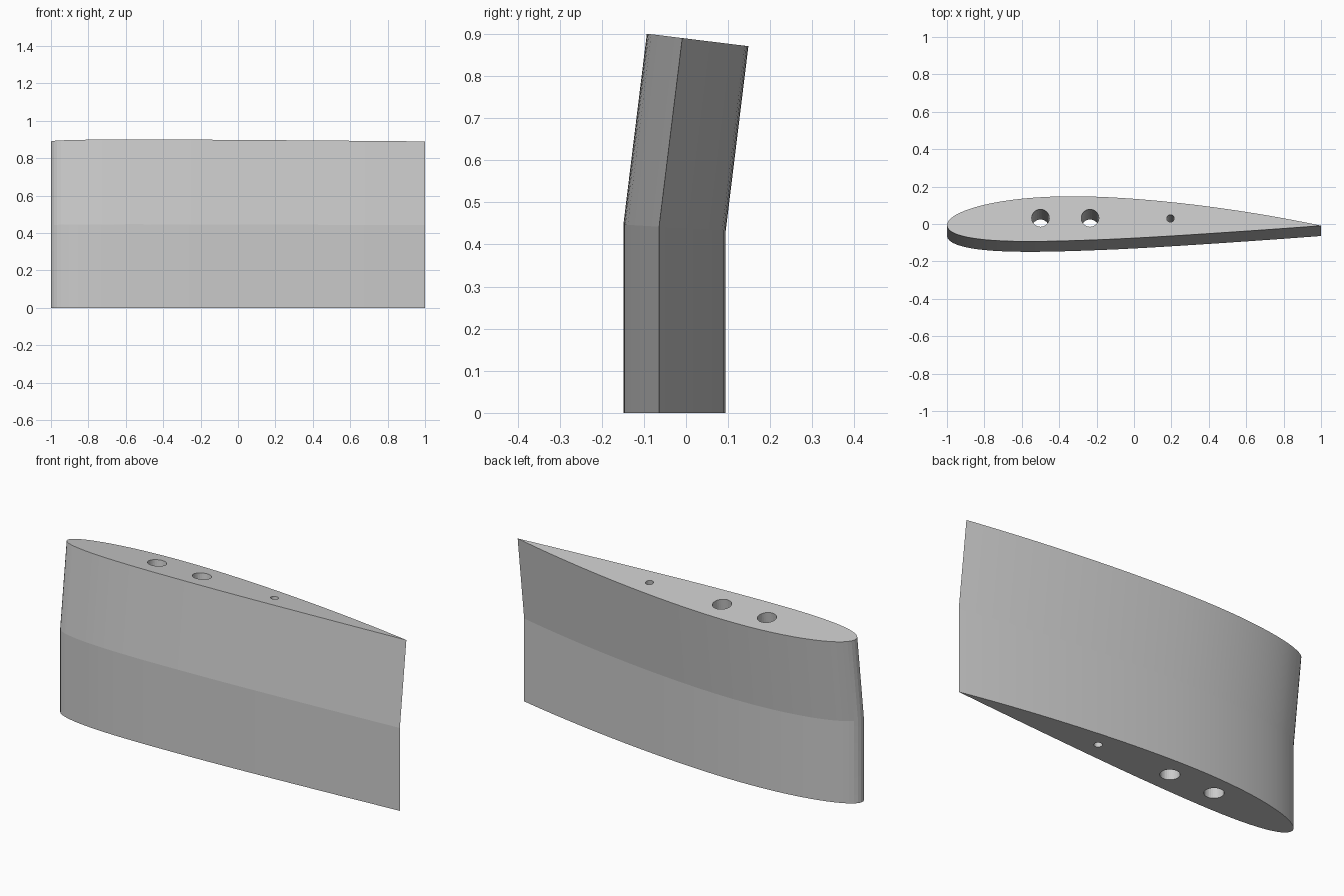
import bpy, bmesh, math
from mathutils import Vector

cube = bpy.data.objects.get("Cube")
if cube:
    bpy.data.objects.remove(cube)

CHORD_Y = -0.064          # chord line at the foot
BEND = math.radians(7)    # lean of the upper half
BEND_Z = 0.442            # height of the bend on the chord line
TOP_Z = 0.89              # height of the tip on the chord line
STEPS = 40


def airfoil(thick=0.12, camber=0.02, peak=0.4):
    """Closed cambered wing section, chord 2, in (x, offset from chord)."""
    upper, lower = [], []
    for i in range(STEPS + 1):
        t = (1 - math.cos(math.pi * i / STEPS)) / 2
        half = 5 * thick * (0.2969 * math.sqrt(t) - 0.126 * t - 0.3516 * t**2
                            + 0.2843 * t**3 - 0.1036 * t**4)
        side = peak if t < peak else 1 - peak
        base = 0 if t < peak else 1 - 2 * peak
        mean = camber / side**2 * (base + 2 * peak * t - t * t)
        angle = math.atan(2 * camber / side**2 * (peak - t))
        dx, dy = half * math.sin(angle), half * math.cos(angle)
        upper.append((2 * (t - dx) - 1, 2 * (mean + dy)))
        lower.append((2 * (t + dx) - 1, 2 * (mean - dy)))
    return upper[::-1] + lower[1:-1]


def circle(x, y, radius, sides=32):
    return [(x + radius * math.cos(2 * math.pi * i / sides),
             y + radius * math.sin(2 * math.pi * i / sides)) for i in range(sides)]


def foot(x, v):
    return Vector((x, CHORD_Y + v, 0))


def mitre(x, v):
    return Vector((x, CHORD_Y + v, BEND_Z - v * math.tan(BEND / 2)))


def tip(x, v):
    lean = (TOP_Z - BEND_Z) * math.tan(BEND)
    return Vector((x, CHORD_Y + lean + v * math.cos(BEND), TOP_Z - v * math.sin(BEND)))


# Wing outline and the three through holes, swept along the bent axis
outlines = [airfoil(), circle(-0.5, 0.041, 0.047),
            circle(-0.235, 0.041, 0.047), circle(0.195, 0.039, 0.02)]
bm = bmesh.new()
rims = {foot: [], tip: []}
for outline in outlines:
    rings = [[bm.verts.new(place(x, v)) for x, v in outline]
             for place in (foot, mitre, tip)]
    count = len(outline)
    for low, high in zip(rings, rings[1:]):
        for i in range(count):
            j = (i + 1) % count
            bm.faces.new((low[i], low[j], high[j], high[i]))
    for place, ring in ((foot, rings[0]), (tip, rings[-1])):
        rims[place] += [bm.edges.get((ring[i], ring[(i + 1) % count]))
                        for i in range(count)]

# End caps, pierced by the holes
for place, edges in rims.items():
    bmesh.ops.triangle_fill(bm, use_beauty=True, edges=edges)
bmesh.ops.recalc_face_normals(bm, faces=bm.faces[:])

mesh = bpy.data.meshes.new("wing_section")
bm.to_mesh(mesh)
bm.free()
wing = bpy.data.objects.new("wing_section", mesh)
bpy.context.collection.objects.link(wing)

# Plain grey
grey = bpy.data.materials.new("light_grey")
grey.use_nodes = True
colour = (0.6, 0.6, 0.6, 1)
grey.diffuse_color = colour
grey.node_tree.nodes["Principled BSDF"].inputs["Base Color"].default_value = colour
mesh.materials.append(grey)

bpy.context.view_layer.objects.active = wing
wing.select_set(True)
bpy.ops.object.shade_smooth_by_angle(angle=math.radians(5))
